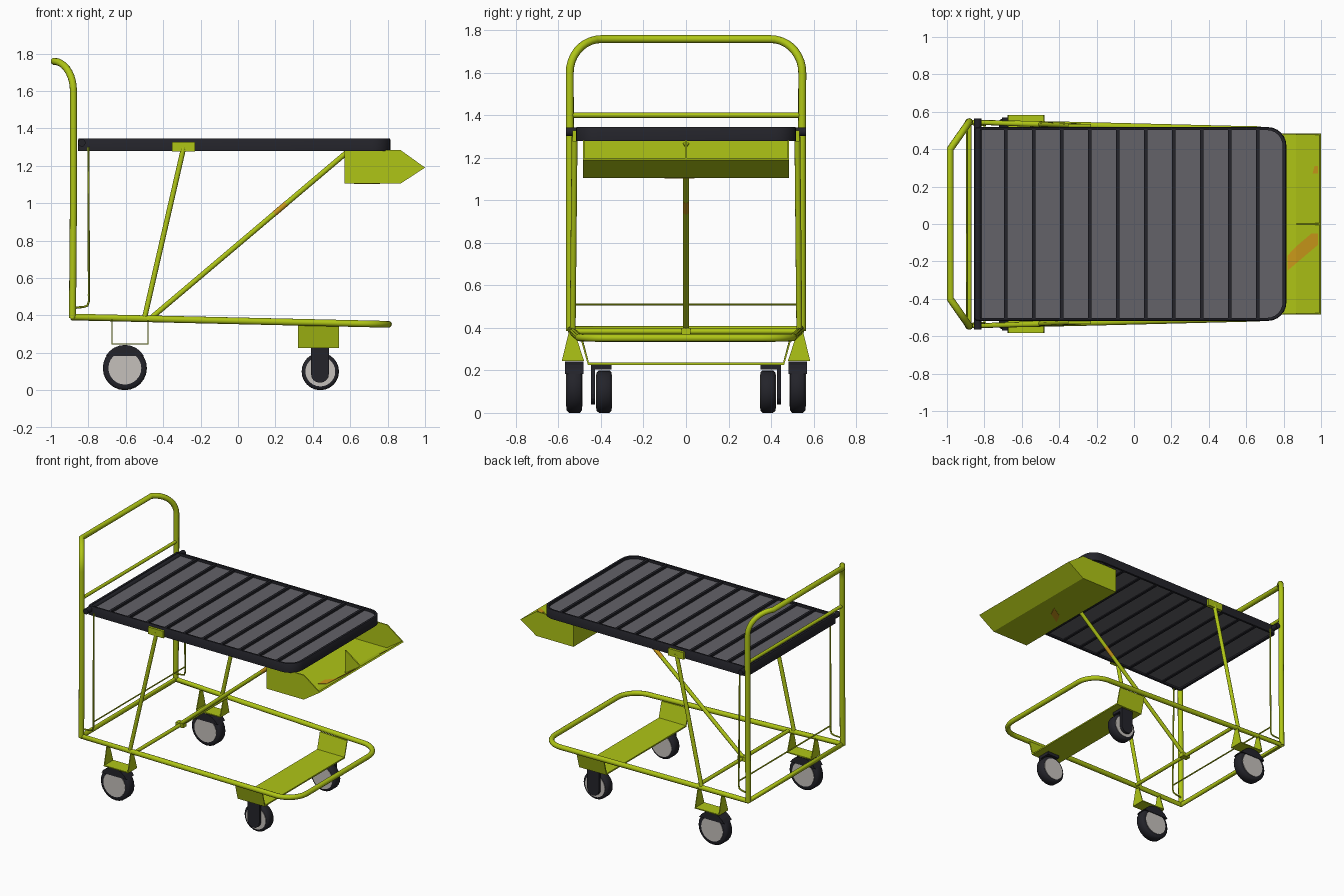
import bpy, bmesh, math
from mathutils import Vector

if "Cube" in bpy.data.objects:
    bpy.data.objects.remove(bpy.data.objects["Cube"])


def mat(name, c):
    m = bpy.data.materials.new(name)
    m.diffuse_color = (*c, 1)
    m.use_nodes = True
    m.node_tree.nodes["Principled BSDF"].inputs["Base Color"].default_value = m.diffuse_color
    return m


GREEN = mat("lime paint", (0.43, 0.56, 0.008))
BLACK = mat("black plastic", (0.017, 0.017, 0.023))
GREY = mat("grey slats", (0.125, 0.122, 0.14))
HUB = mat("hub light grey", (0.56, 0.53, 0.50))
ORANGE = mat("rust orange", (0.60, 0.32, 0.01))


def make(name, verts, faces, m, smooth=False):
    me = bpy.data.meshes.new(name)
    me.from_pydata([tuple(v) for v in verts], [], faces)
    bm = bmesh.new()
    bm.from_mesh(me)
    bmesh.ops.recalc_face_normals(bm, faces=bm.faces)
    bm.to_mesh(me)
    bm.free()
    me.materials.append(m)
    o = bpy.data.objects.new(name, me)
    bpy.context.collection.objects.link(o)
    if smooth:
        bpy.ops.object.select_all(action='DESELECT')
        o.select_set(True)
        bpy.context.view_layer.objects.active = o
        bpy.ops.object.shade_smooth_by_angle(angle=math.radians(50))
    return o


def prism(name, loop, offset, m, smooth=False):
    # extrude a closed loop of 3D points along an offset
    n = len(loop)
    a = [Vector(p) for p in loop]
    b = [p + Vector(offset) for p in a]
    faces = [tuple(range(n)), tuple(range(n, 2 * n))]
    faces += [(i, (i + 1) % n, n + (i + 1) % n, n + i) for i in range(n)]
    return make(name, a + b, faces, m, smooth)


def box(name, x0, x1, y0, y1, z0, z1, m):
    return prism(name, [(x0, y0, z0), (x1, y0, z0), (x1, y1, z0), (x0, y1, z0)], (0, 0, z1 - z0), m)


def tube(name, pts, r, m=GREEN, closed=False, sides=10):
    # sweep a circle along a path
    p = [Vector(q) for q in pts]
    n = len(p)
    verts, faces, u = [], [], None
    for i in range(n):
        d1 = (p[i] - p[i - 1]).normalized() if closed or i > 0 else (p[1] - p[0]).normalized()
        d2 = (p[(i + 1) % n] - p[i]).normalized() if closed or i < n - 1 else d1
        t = (d1 + d2).normalized()
        if u is None:
            u = t.orthogonal()
        u = (u - t * u.dot(t)).normalized()
        v = t.cross(u)
        for k in range(sides):
            a = 2 * math.pi * k / sides
            verts.append(p[i] + r * (math.cos(a) * u + math.sin(a) * v))
    for i in range(n if closed else n - 1):
        j = (i + 1) % n
        faces += [(i * sides + k, i * sides + (k + 1) % sides,
                   j * sides + (k + 1) % sides, j * sides + k) for k in range(sides)]
    if not closed:
        faces += [tuple(range(sides)), tuple(range((n - 1) * sides, n * sides))]
    return make(name, verts, faces, m, True)


def disc(name, x, y0, y1, z, r, m, sides=24):
    ring = [(x + r * math.cos(2 * math.pi * k / sides), y0,
             z + r * math.sin(2 * math.pi * k / sides)) for k in range(sides)]
    return prism(name, ring, (0, y1 - y0, 0), m, True)


def wheel(name, x, y, r, w, hub):
    # tyre with bevelled shoulders, hub disc showing on both sides
    prof = [(-w, r * 0.7), (-w, r * 0.9), (-w * 0.7, r), (w * 0.7, r), (w, r * 0.9), (w, r * 0.7)]
    n = 24
    verts = [(x + q * math.cos(2 * math.pi * k / n), y + d, r + q * math.sin(2 * math.pi * k / n))
             for k in range(n) for d, q in prof]
    c = len(prof)
    faces = [(k * c + i, k * c + (i + 1) % c, (k + 1) % n * c + (i + 1) % c, (k + 1) % n * c + i)
             for k in range(n) for i in range(c)]
    make(name + "_tyre", verts, faces, BLACK, True)
    disc(name + "_hub", x, y - w - 0.003, y + w + 0.003, r, hub, HUB)


# push handle: uprights, leaning top bend and crossbar
half = [(-0.885, 0.545, 0.385), (-0.88, 0.545, 1.0)]
for i in range(10):
    t = math.pi / 2 * i / 9
    half.append((-0.88 - 0.103 * (1 - math.cos(t)), 0.40 + 0.147 * math.cos(t), 1.60 + 0.158 * math.sin(t)))
tube("push_handle", half + [(x, -y, z) for x, y, z in reversed(half)], 0.019)
tube("handle_crossbar", [(-0.88, -0.545, 1.40), (-0.88, 0.545, 1.40)], 0.012)


# base frame: tapered loop with rounded front corners
def base_z(x):
    return 0.391 - 0.023 * (x + 0.885)


side = [(-0.885, 0.545), (-0.3, 0.528), (0.62, 0.505)]
side += [(0.655 + 0.15 * math.sin(t), 0.355 + 0.15 * math.cos(t)) for t in [math.pi / 2 * i / 7 for i in range(8)]]
loop = [(x, y, base_z(x)) for x, y in side]
tube("base_frame", loop + [(x, -y, z) for x, y, z in reversed(loop)], 0.018, closed=True)
tube("base_crossbar", [(-0.46, -0.53, 0.383), (-0.46, 0.53, 0.383)], 0.013)

# diagonal brace from the base to the scoop
a, b = Vector((-0.46, 0, 0.39)), Vector((0.58, 0, 1.27))
tube("diagonal_brace", [a, b], 0.014)
tube("brace_rust", [a.lerp(b, 0.63), a.lerp(b, 0.69)], 0.0146, ORANGE)
box("brace_foot", -0.49, -0.43, -0.02, 0.02, 0.37, 0.40, GREEN)


# deck: rounded rim, grey floor and raised ribs
def outline(x0, x1, y, rf, rb, z):
    pts = []
    for cx, cy, r, a0 in ((x1 - rf, y - rf, rf, 0), (x0 + rb, y - rb, rb, 90),
                          (x0 + rb, -y + rb, rb, 180), (x1 - rf, -y + rf, rf, 270)):
        for i in range(7):
            t = math.radians(a0 + 15 * i)
            pts.append((cx + r * math.cos(t), cy + r * math.sin(t), z))
    return pts


Z0, Z1 = 1.28, 1.345
rings = [outline(-0.855, 0.815, 0.518, 0.10, 0.02, Z0), outline(-0.855, 0.815, 0.518, 0.10, 0.02, Z1 - 0.006),
         outline(-0.851, 0.811, 0.514, 0.096, 0.018, Z1), outline(-0.835, 0.795, 0.502, 0.084, 0.012, Z1),
         outline(-0.835, 0.795, 0.502, 0.084, 0.012, Z0)]
n = len(rings[0])
make("deck_rim", [p for r in rings for p in r],
     [(k * n + i, k * n + (i + 1) % n, (k + 1) % 5 * n + (i + 1) % n, (k + 1) % 5 * n + i)
      for k in range(5) for i in range(n)], BLACK, True)
prism("deck_floor", outline(-0.836, 0.796, 0.503, 0.084, 0.012, 1.292), (0, 0, 0.034), GREY)
for i in range(10):
    x = -0.685 + 0.1497 * i
    box("deck_rib", x - 0.009, x + 0.009, -0.505, 0.505, 1.284, 1.343, BLACK)
disc("hinge_rod", -0.835, -0.565, 0.565, 1.322, 0.02, BLACK, 12)

# scoop tray under the front of the deck
W = 0.485
path = [(0.57, 1.283), (0.57, 1.105), (0.87, 1.105), (1.0, 1.19)]
inner = [(0.992, 1.197), (0.867, 1.115), (0.58, 1.115), (0.58, 1.283)]
strip = [(x, -W, z) for x, z in path + inner]
faces = []
for k in range(3):
    faces.append((k, k + 1, 6 - k, 7 - k))
verts = strip + [(x, W, z) for x, _, z in strip]
faces += [tuple(8 + i for i in f) for f in faces]
faces += [(i, (i + 1) % 8, 8 + (i + 1) % 8, 8 + i) for i in range(8)]
make("scoop_tray", verts, faces, GREEN)
penta = [(0.57, 1.105), (0.87, 1.105), (1.0, 1.19), (0.87, 1.283), (0.57, 1.283)]
for s in (-1, 1):
    prism("scoop_end", [(x, s * W, z) for x, z in penta], (0, -s * 0.008, 0), GREEN)
prism("scoop_gusset", [(x, -0.005, z) for x, z in penta[1:4]], (0, 0.01, 0), GREEN)

# rust patches on the scoop
for pts in ([(0.82, -0.25), (0.867, -0.21), (0.867, -0.12), (0.82, -0.17)],
            [(0.867, -0.21), (0.985, -0.11), (0.985, -0.05), (0.95, -0.05), (0.867, -0.12)],
            [(0.955, 0.27), (0.985, 0.27), (0.985, 0.31), (0.965, 0.31)]):
    prism("scoop_rust", [(x, y, 1.1145 + max(0, x - 0.867) * 0.656) for x, y in pts], (0, 0, 0.003), ORANGE)
prism("scoop_rust_below", [(0.62, -0.1, 1.103), (0.72, -0.04, 1.103), (0.76, 0.04, 1.103), (0.66, -0.02, 1.103)],
      (0, 0, 0.004), ORANGE)

for s in (-1, 1):
    # side struts with deck brackets
    tube("side_strut", [(-0.50, s * 0.533, 0.385), (-0.29, s * 0.524, 1.30)], 0.014)
    box("strut_bracket", -0.354, -0.23, min(s * 0.512, s * 0.535), max(s * 0.512, s * 0.535), 1.277, 1.328, GREEN)
    # thin hanging wire
    tube("wire_side", [(-0.80, s * 0.522, 1.30), (-0.797, s * 0.53, 0.475), (-0.805, s * 0.53, 0.452),
                       (-0.825, s * 0.53, 0.445), (-0.88, s * 0.535, 0.44)], 0.006, sides=6)

    # rear wheel mount: two triangular plates on a foot plate
    for x in (-0.677, -0.485):
        prism("rear_mount_plate", [(x, s * 0.584, 0.245), (x, s * 0.48, 0.245), (x, s * 0.525, 0.385),
                                   (x, s * 0.55, 0.385)], (0.006, 0, 0), GREEN)
    box("rear_mount_foot", -0.677, -0.479, min(s * 0.48, s * 0.584), max(s * 0.48, s * 0.584), 0.243, 0.25, GREEN)
    wheel("rear_wheel", -0.605, s * 0.525, 0.118, 0.036, 0.088)
    # mudguard-like fork crown over the wheel
    crown = [(-0.605 + 0.117 * math.cos(math.radians(t)), s * 0.525 - 0.044, 0.125 + 0.117 * math.sin(math.radians(t)))
             for t in range(30, 151, 15)]
    prism("rear_fork_crown", crown, (0, 0.088, 0), BLACK)

    # front caster: one-sided fork and wheel
    wheel("front_wheel", 0.44, s * 0.385, 0.10, 0.035, 0.08)
    leg = [(0.39, s * 0.428, 0.228), (0.39, s * 0.428, 0.09)]
    leg += [(0.438 - 0.048 * math.cos(t), s * 0.428, 0.085 - 0.045 * math.sin(t))
            for t in [math.pi * i / 8 for i in range(1, 8)]]
    leg += [(0.486, s * 0.428, 0.09), (0.486, s * 0.428, 0.228)]
    prism("front_fork_leg", leg, (0, s * 0.02, 0), BLACK)
    box("front_fork_top", 0.39, 0.486, min(s * 0.35, s * 0.448), max(s * 0.35, s * 0.448), 0.204, 0.228, BLACK)
    # front channel side
    prism("front_channel_side", [(0.32, s * 0.462, 0.227), (0.54, s * 0.462, 0.227), (0.54, s * 0.495, 0.345),
                                 (0.32, s * 0.495, 0.352)], (0, -s * 0.008, 0), GREEN)

box("front_channel_floor", 0.32, 0.54, -0.462, 0.462, 0.226, 0.236, GREEN)
tube("wire_crossbar", [(-0.80, -0.53, 0.51), (-0.80, 0.53, 0.51)], 0.005, sides=6)
